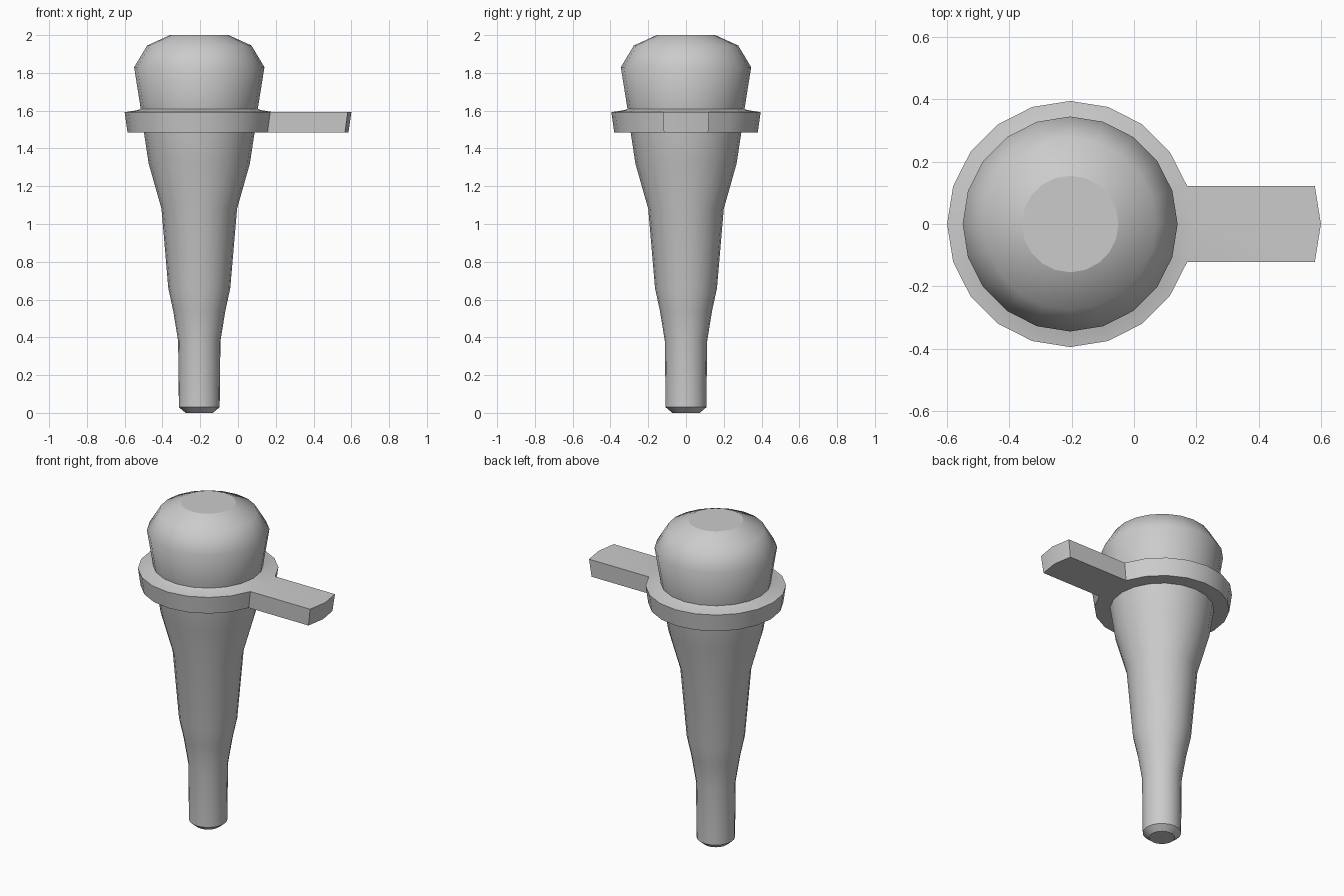
import bpy, bmesh
from math import cos, sin, pi, radians

if "Cube" in bpy.data.objects:
    bpy.data.objects.remove(bpy.data.objects["Cube"])

SIDES = 20
CX = -0.205

# Profile (radius, height): tapered shaft, collar, rounded head
profile = [
    (0.072, 0.0), (0.108, 0.03), (0.112, 0.38), (0.138, 0.54), (0.164, 0.66),
    (0.2, 1.08), (0.268, 1.32), (0.293, 1.485),
    (0.38, 1.485), (0.395, 1.592), (0.325, 1.603),
    (0.31, 1.61), (0.345, 1.83), (0.276, 1.945), (0.155, 2.0),
]
COLLAR = 8  # profile step that forms the collar's outer wall

bm = bmesh.new()
rings = [[bm.verts.new((CX + r * cos(2 * pi * i / SIDES),
                        r * sin(2 * pi * i / SIDES), z)) for i in range(SIDES)]
         for r, z in profile]

# Turned body
tab_faces = []
for k, (lo, hi) in enumerate(zip(rings, rings[1:])):
    for i in range(SIDES):
        j = (i + 1) % SIDES
        face = bm.faces.new((lo[i], lo[j], hi[j], hi[i]))
        if k == COLLAR and i in (0, SIDES - 1):
            tab_faces.append(face)

# End caps
bm.faces.new(rings[0][::-1])
bm.faces.new(rings[-1])

# Side handle pulled out of the two collar faces that look along +x
out = bmesh.ops.extrude_face_region(bm, geom=tab_faces)
moved = [g for g in out["geom"] if isinstance(g, bmesh.types.BMVert)]
bmesh.ops.translate(bm, verts=moved, vec=(0.41, 0, 0))
old = [f for f in tab_faces if f.is_valid]
if old:
    bmesh.ops.delete(bm, geom=old, context='FACES')
bmesh.ops.recalc_face_normals(bm, faces=bm.faces)

mesh = bpy.data.meshes.new("handled_pin")
bm.to_mesh(mesh)
bm.free()
pin = bpy.data.objects.new("handled_pin", mesh)
bpy.context.collection.objects.link(pin)

# Smooth turned sides, flat caps
bpy.context.view_layer.objects.active = pin
pin.select_set(True)
bpy.ops.object.shade_smooth_by_angle(angle=radians(40))
for p in mesh.polygons:
    if len(p.vertices) == SIDES:
        p.use_smooth = False
